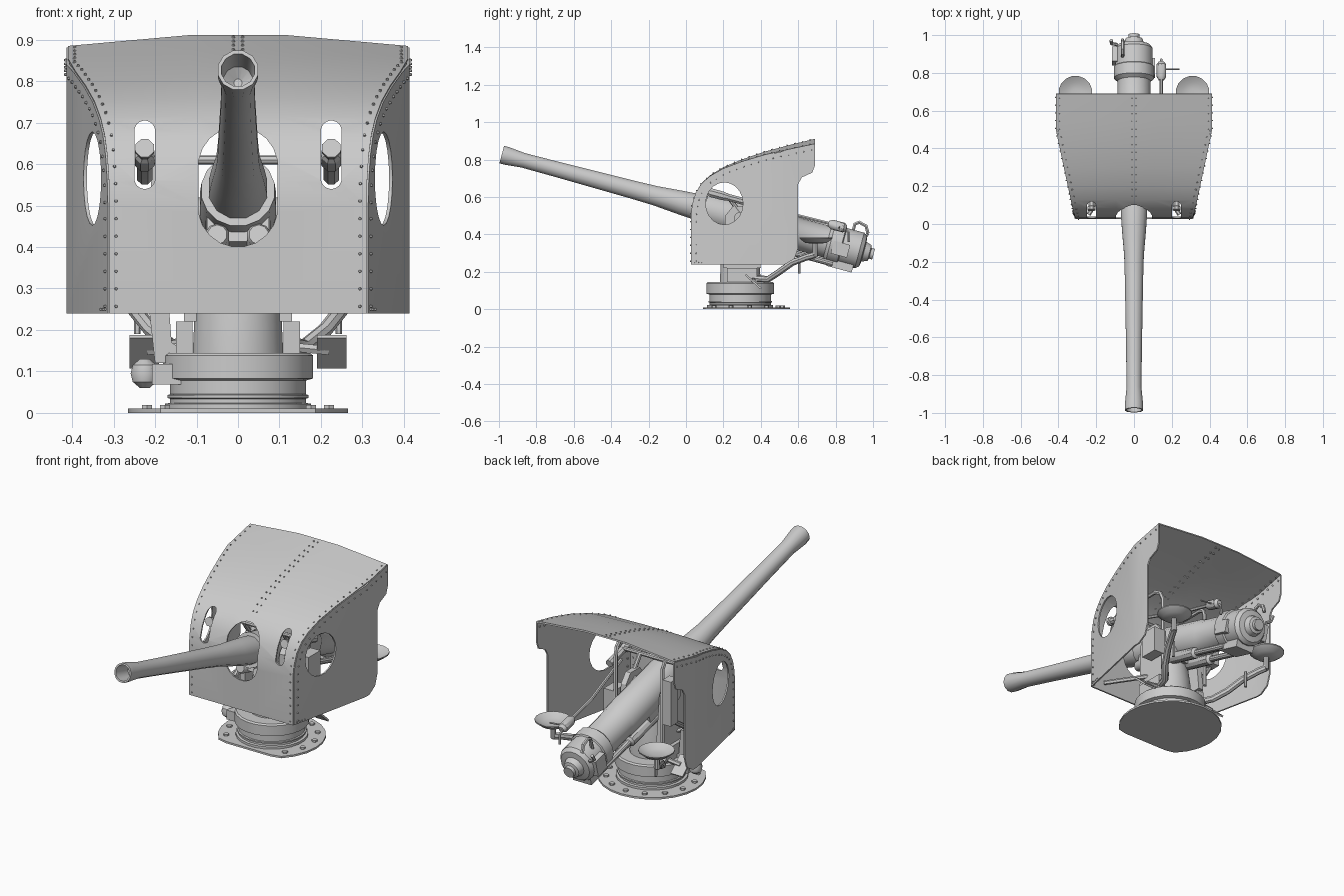
import bpy, bmesh, math
from mathutils import Matrix, Vector

if "Cube" in bpy.data.objects:
    bpy.data.objects.remove(bpy.data.objects["Cube"])

CY = 0.29                                    # pedestal axis
GUN = Matrix.Translation((0, CY, 0.485)) @ Matrix.Rotation(math.radians(75), 4, 'X')


def finish(name, bm, mat=None):
    if mat:
        bm.transform(mat)
    bmesh.ops.recalc_face_normals(bm, faces=bm.faces)
    me = bpy.data.meshes.new(name)
    bm.to_mesh(me)
    bm.free()
    ob = bpy.data.objects.new(name, me)
    bpy.context.collection.objects.link(ob)
    return ob


def lathe(name, prof, n=16, mat=None):
    """Revolve (radius, height) points about local z."""
    bm = bmesh.new()
    rings = []
    for r, z in prof:
        rings.append([bm.verts.new((r * math.cos(2 * math.pi * (i + .5) / n),
                                    r * math.sin(2 * math.pi * (i + .5) / n), z)) for i in range(n)])
    for a, b in zip(rings, rings[1:]):
        for i in range(n):
            bm.faces.new((a[i], a[(i + 1) % n], b[(i + 1) % n], b[i]))
    bm.faces.new(rings[0])
    bm.faces.new(rings[-1])
    return finish(name, bm, mat)


def box(name, loc, dims, rx=0, mat=None):
    bm = bmesh.new()
    m = Matrix.Translation(loc) @ Matrix.Rotation(math.radians(rx), 4, 'X') @ Matrix.Diagonal((*dims, 1))
    bmesh.ops.create_cube(bm, size=1, matrix=m)
    return finish(name, bm, mat)


def prism(name, pts, depth):
    """Extrude a closed loop of 3D points along a vector."""
    bm = bmesh.new()
    f = bm.faces.new([bm.verts.new(p) for p in pts])
    ext = bmesh.ops.extrude_face_region(bm, geom=[f], use_keep_orig=True)
    bmesh.ops.translate(bm, vec=depth, verts=[v for v in ext['geom'] if isinstance(v, bmesh.types.BMVert)])
    return finish(name, bm)


def bake(ob):
    dg = bpy.context.evaluated_depsgraph_get()
    me = bpy.data.meshes.new_from_object(ob.evaluated_get(dg))
    name = ob.name
    new = bpy.data.objects.new(name + "_mesh", me)
    bpy.context.collection.objects.link(new)
    bpy.data.objects.remove(ob)
    new.name = name
    return new


def rod(name, pts, r, res=2):
    cu = bpy.data.curves.new(name, 'CURVE')
    cu.dimensions = '3D'
    cu.bevel_depth, cu.bevel_resolution, cu.use_fill_caps = r, res, True
    sp = cu.splines.new('POLY')
    sp.points.add(len(pts) - 1)
    for p, q in zip(sp.points, pts):
        p.co = (*q, 1)
    ob = bpy.data.objects.new(name, cu)
    bpy.context.collection.objects.link(ob)
    return bake(ob)


# ---- shield surface ----
P = [(.03, .24), (.03, .5), (.037, .56), (.055, .62), (.085, .67), (.13, .712), (.2, .755),
     (.3, .797), (.42, .838), (.55, .873), (.69, .907)]


def width(y):
    return .31 + .1 * min(1, max(0, (y - .03) / .47))


def drop(y):
    return .026 * min(1, max(0, (y - .05) / .6))


def roof(y, z, u):
    return Vector((u * width(y), y, z - drop(y) * max(0, abs(u) - .29) / .71))


bm = bmesh.new()
us = [-1, -.29, .29, 1]
rows = [[bm.verts.new(roof(y, z, u)) for u in us] for y, z in P]
for a, b in zip(rows, rows[1:]):
    for i in range(3):
        bm.faces.new((a[i], a[i + 1], b[i + 1], b[i]))
front = finish("shield_front_and_roof", bm)

outline = [(y, z - drop(y)) for y, z in P] + [(.69, .77), (.675, .73), (.62, .705), (.6, .67),
                                              (.6, .33), (.58, .27), (.53, .24)]
sides = []
for s in (-1, 1):
    bm = bmesh.new()
    bm.faces.new([bm.verts.new((0, y, z)) for y, z in outline])
    bmesh.ops.bisect_plane(bm, geom=bm.verts[:] + bm.edges[:] + bm.faces[:],
                           plane_co=(0, .5, 0), plane_no=(0, 1, 0))
    for v in bm.verts:
        v.co.x = s * width(v.co.y)
    sides.append(finish("shield_side", bm))

# gun port, sight slots and side windows
cutters = []
for x, hw, z0, z1 in [(0, .096, .4, .69), (-.225, .025, .54, .705), (.225, .025, .54, .705)]:
    pts = []
    for k in range(20):
        a = 2 * math.pi * (k + .5) / 20
        cz = z1 - hw if math.sin(a) > 0 else z0 + hw
        pts.append((x + hw * math.cos(a), -.2, cz + hw * math.sin(a)))
    cutters.append((prism("port_cutter", pts, (0, .42, 0)), [front]))
pts = [(-.6, .205 + .1 * math.cos(k * math.pi / 10), .565 + .113 * math.sin(k * math.pi / 10)) for k in range(20)]
cutters.append((prism("window_cutter", pts, (1.2, 0, 0)), sides))
for ob in [front] + sides:
    sol = ob.modifiers.new("thick", 'SOLIDIFY')
    sol.thickness, sol.offset = .008, 0
for cut, targets in cutters:
    cut.hide_render = True
    for ob in targets:
        m = ob.modifiers.new("cut", 'BOOLEAN')
        m.object, m.operation, m.solver = cut, 'DIFFERENCE', 'EXACT'
shield = [bake(ob) for ob in [front] + sides]
for cut, _ in cutters:
    bpy.data.objects.remove(cut)


# rivets along the seams
def along(n):
    segs = [(Vector(a), Vector(b)) for a, b in zip(P, P[1:])]
    total = sum((b - a).length for a, b in segs)
    for i in range(n):
        d = total * (i + .4) / n
        for a, b in segs:
            L = (b - a).length
            if d <= L:
                yield a + (b - a) * d / L, (b - a) / L
                break
            d -= L


bm = bmesh.new()


def rivet(pos, nor, r=.006):
    m = Matrix.Translation(pos) @ Vector(nor).to_track_quat('Z', 'Y').to_matrix().to_4x4()
    bmesh.ops.create_cone(bm, cap_ends=True, segments=6, radius1=r, radius2=r * .5, depth=.018, matrix=m)


for p, t in along(26):
    n = Vector((0, -t.y, t.x))
    for s in (-1, 1):
        rivet(roof(p.x, p.y, s * (1 - .016 / width(p.x))), n)
        q = Vector((p.x, p.y)) + Vector((t.y, -t.x)) * .025
        rivet((s * width(q.x), q.x, q.y - drop(q.x)), (s, -.2, 0))
        if p.y > .7:
            rivet((s * .011, p.x, p.y), n)
for s in (-1, 1):
    for k in range(4):
        rivet((s * width(.05 + .017 * k), .05 + .017 * k, .25), (s, -.2, 0), .005)
finish("shield_rivets", bm)

# ---- base and pedestal ----
ring = [(.265 * math.cos(k * math.pi / 12), max(.09, CY + .265 * math.sin(k * math.pi / 12)), 0) for k in range(24)]
prism("base_plate", ring, (0, 0, .01))
for k in range(14):
    a = 2 * math.pi * (k + .5) / 14
    y = CY + .225 * math.sin(a)
    if y > .1:
        lathe("base_bolt", [(.014, .008), (.014, .019)], 6, Matrix.Translation((.225 * math.cos(a), y, 0)))
AX = Matrix.Translation((0, CY, 0))
lathe("pedestal", [(.178, .008), (.178, .022), (.165, .024), (.165, .034), (.172, .036), (.172, .043),
                   (.165, .045), (.165, .078), (.183, .083), (.183, .138), (.175, .145), (.11, .145),
                   (.105, .25), (.09, .36)], 24, AX)

# ---- carriage and sides ----
for s in (-1, 1):
    prism("carriage_cheek", [(s * .1, y, z) for y, z in [(.2, .22), (.4, .22), (.37, .5), (.33, .55),
                                                          (.25, .55), (.21, .5)]], (s * .03, 0, 0))
    T = Matrix.Translation((0, CY, .485)) @ Matrix.Rotation(math.pi / 2, 4, 'Y')
    lathe("trunnion", [(.035, s * .08), (.035, s * .15)], 12, T)
    prism("cheek_foot", [(s * .11, y, z) for y, z in [(.22, .145), (.38, .145), (.38, .22), (.22, .22)]], (s * .04, 0, 0))
    # seats on swept arms with foot rests
    rod("seat_arm", [(s * .13, .36, .165), (s * .16, .44, .16), (s * .21, .5, .2), (s * .25, .57, .25),
                     (s * .29, .65, .28), (s * .31, .69, .29)], .018)
    rod("seat_post", [(s * .31, .69, .28), (s * .31, .69, .36)], .014)
    lathe("seat", [(.02, .35), (.06, .355), (.09, .378), (.09, .384), (.055, .365), (.02, .361)], 16,
          Matrix.Translation((s * .31, .695, 0)))
    rod("arm_pin", [(s * .243, .605, .19), (s * .243, .605, .28)], .008, 1)
    box("foot_rest", (s * .226, .36, .147), (.072, .11, .01), -42)
    rod("foot_rest_bar", [(s * .12, .36, .16), (s * .22, .36, .15)], .012, 1)
    # sight telescopes and bent shield stays
    D = Matrix.Translation((s * .225, .2, .605)) @ Matrix.Rotation(math.radians(75), 4, 'X')
    lathe("telescope", [(.02, -.14), (.02, -.02), (.025, 0), (.025, .07), (.018, .08), (.018, .11), (.024, .115),
                        (.024, .13)], 8, D)
    rod("shield_stay", [(s * .14, .4, .25), (s * .14, .4, .66), (s * .145, .385, .7), (s * .15, .35, .72),
                        (s * .15, .18, .72), (s * .15, .12, .69)], .011, 1)
    rod("lower_stay", [(s * .12, .26, .27), (s * .24, .05, .28)], .012, 1)
rod("sight_crossbar", [(-.225, .22, .61), (.225, .22, .61)], .011)
rod("sight_link", [(-.12, .3, .5), (-.12, .22, .61)], .012)
rod("sight_link", [(.12, .3, .5), (.12, .22, .61)], .012)

# training and elevating gear on the left, box on the right
prism("training_bracket", [(x, .24, z) for x, z in [(-.22, .3), (-.17, .3), (-.16, .17), (-.13, .15),
                                                    (-.13, .12), (-.2, .12)]], (0, .05, 0))
box("training_gearbox", (-.165, .24, .093), (.085, .08, .05))
S = Matrix.Translation((-.225, .24, .095))
lathe("training_cap", [(.012, -.035), (.03, -.02), (.035, 0), (.03, .02), (.012, .035)], 12, S)
box("elevating_box", (-.185, .4, .5), (.05, .06, .24))
box("elevating_box", (.175, .36, .4), (.06, .1, .14))
rod("elevating_shaft", [(-.19, .24, .29), (-.19, .4, .4)], .013)

# ---- gun ----
lathe("barrel", [(.01, 1.2), (.036, 1.22), (.041, 1.32), (.05, 1.32), (.05, 1.29), (.041, 1.2), (.043, 1.0),
                 (.05, .6), (.054, .47), (.066, .33), (.072, .24), (.074, -.5)], 12, GUN)
lathe("cradle", [(.074, .2), (.09, .2), (.094, .1), (.094, -.3), (.088, -.31), (.088, -.5)], 16, GUN)
lathe("breech", [(.085, -.48), (.108, -.5), (.108, -.56), (.1, -.565), (.1, -.66), (.085, -.68), (.055, -.685),
                 (.045, -.715), (.03, -.72), (.03, -.738)], 16, GUN)
box("breech_lug", (0, -.09, -.58), (.11, .07, .14), 0, GUN)
box("breech_hinge", (-.1, 0, -.62), (.035, .09, .08), 0, GUN)
box("breech_hinge", (.095, -.02, -.56), (.03, .07, .09), 0, GUN)
box("cradle_saddle", (0, -.085, 0), (.15, .06, .3), 0, GUN)
for s in (-1, 1):
    lathe("recoil_tube", [(.024, .18), (.03, .17), (.03, -.3), (.016, -.31), (.016, -.54)], 10,
          GUN @ Matrix.Translation((s * .05, -.105, 0)))
rod("breech_lever", [GUN @ Vector(v) for v in [(-.06, .07, -.6), (-.06, .13, -.6), (-.06, .145, -.62),
                                               (-.06, .135, -.66), (-.06, .1, -.68)]], .01, 1)
rod("breech_handle", [GUN @ Vector(v) for v in [(-.09, .05, -.67), (-.12, .07, -.67), (-.12, .1, -.68)]], .009, 1)

# firing rod and grip beside the breech
rod("firing_rod", [(.19, .28, .58), (.145, .6, .5), (.145, .84, .44)], .009, 1)
lathe("firing_grip", [(.015, -.05), (.026, -.035), (.026, .03), (.015, .05)], 10,
      Matrix.Translation((.145, .81, .445)) @ Matrix.Rotation(math.radians(75), 4, 'X'))
rod("firing_lever", [(.145, .82, .44), (.24, .82, .43)], .004, 1)
rod("firing_lever", [(.145, .84, .44), (.145, .87, .41), (.145, .87, .36)], .007, 1)

# smooth round parts, keep hard edges
bpy.ops.object.select_all(action='DESELECT')
for ob in bpy.data.objects:
    ob.select_set(True)
bpy.context.view_layer.objects.active = bpy.data.objects["barrel"]
bpy.ops.object.shade_smooth_by_angle(angle=math.radians(32))
